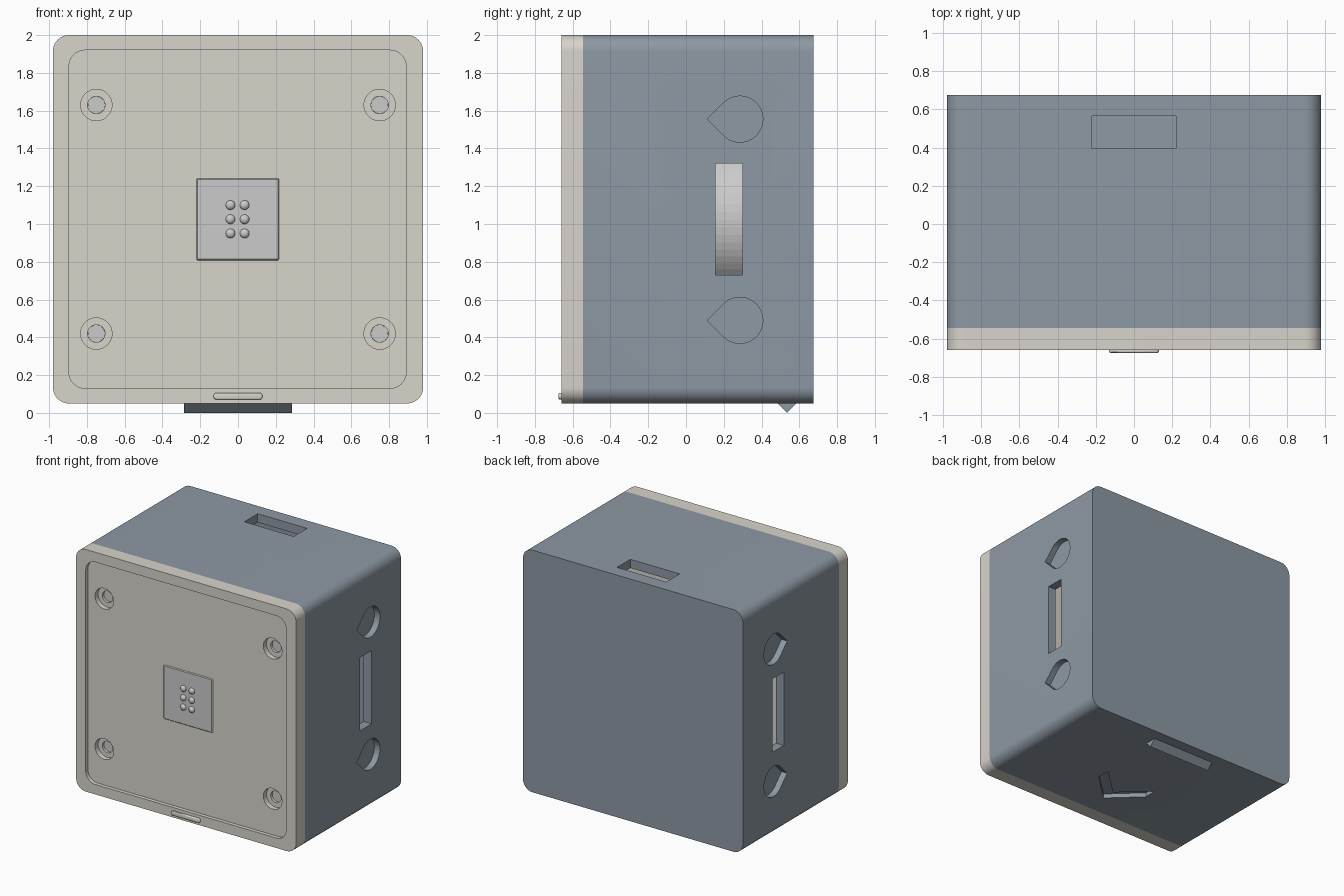
import bpy, bmesh, math

if "Cube" in bpy.data.objects:
    bpy.data.objects.remove(bpy.data.objects["Cube"])


def material(name, rgb):
    m = bpy.data.materials.new(name)
    m.diffuse_color = (*rgb, 1)
    m.use_nodes = True
    m.node_tree.nodes["Principled BSDF"].inputs["Base Color"].default_value = m.diffuse_color
    return m


BODY = material("slate", (0.27, 0.32, 0.37))
LID = material("ivory", (0.69, 0.66, 0.60))


def rounded_rect(x0, x1, z0, z1, r, n=10):
    pts = []
    corners = [(x1 - r, z1 - r), (x0 + r, z1 - r), (x0 + r, z0 + r), (x1 - r, z0 + r)]
    for i, (cx, cz) in enumerate(corners):
        for k in range(n + 1):
            a = math.pi / 2 * (i + k / n)
            pts.append((cx + r * math.cos(a), cz + r * math.sin(a)))
    return pts


def rect(x0, x1, z0, z1):
    return [(x0, z0), (x1, z0), (x1, z1), (x0, z1)]


def circle(cx, cz, r, n=40):
    return [(cx + r * math.cos(2 * math.pi * i / n), cz + r * math.sin(2 * math.pi * i / n))
            for i in range(n)]


def prism(name, pts, axis, a, b, mat=None):
    """Extrude a 2D profile along an axis from a to b."""
    place = {"x": lambda u, v, d: (d, u, v),
             "y": lambda u, v, d: (u, d, v),
             "z": lambda u, v, d: (u, v, d)}[axis]
    bm = bmesh.new()
    rings = [[bm.verts.new(place(u, v, d)) for u, v in pts] for d in (a, b)]
    bm.faces.new(rings[0])
    bm.faces.new(rings[1])
    n = len(pts)
    for i in range(n):
        j = (i + 1) % n
        bm.faces.new((rings[0][i], rings[0][j], rings[1][j], rings[1][i]))
    bmesh.ops.recalc_face_normals(bm, faces=bm.faces)
    me = bpy.data.meshes.new(name)
    bm.to_mesh(me)
    bm.free()
    ob = bpy.data.objects.new(name, me)
    bpy.context.collection.objects.link(ob)
    if mat:
        me.materials.append(mat)
    return ob


def activate(ob):
    bpy.ops.object.select_all(action="DESELECT")
    ob.select_set(True)
    bpy.context.view_layer.objects.active = ob


def cut(ob, *profile):
    cutter = prism("cutter", *profile)
    mod = ob.modifiers.new("cut", "BOOLEAN")
    mod.operation, mod.solver, mod.object = "DIFFERENCE", "EXACT", cutter
    activate(ob)
    bpy.ops.object.modifier_apply(modifier=mod.name)
    bpy.data.objects.remove(cutter)


def bevel(ob, width, segments=1):
    mod = ob.modifiers.new("bevel", "BEVEL")
    mod.width, mod.segments = width, segments
    mod.limit_method, mod.angle_limit = "ANGLE", math.radians(50)
    activate(ob)
    bpy.ops.object.modifier_apply(modifier=mod.name)


def smooth(ob):
    activate(ob)
    bpy.ops.object.shade_smooth_by_angle(angle=math.radians(30))


# Hollow body
body = prism("body", rounded_rect(-0.98, 0.98, 0.05, 2, 0.085), "y", -0.545, 0.675, BODY)
cut(body, rect(-0.91, 0.91, 0.12, 1.93), "y", -0.6, 0.605)

# Side slots and teardrop pockets, mirrored
for s in (-1, 1):
    cut(body, rect(0.155, 0.30, 0.73, 1.32), "x", s * 0.85, s * 1.1)
    for z in (0.49, 1.555):
        r, n = 0.122, 36
        tear = [(0.285 + r * math.cos(t), z + r * math.sin(t))
                for t in (math.radians(-135 + 270 * i / n) for i in range(n + 1))]
        tear.append((0.285 - r * math.sqrt(2), z))
        cut(body, tear, "x", s * 0.93, s * 1.1)

# Top slot and engraved chevron underneath
cut(body, rect(-0.22, 0.22, 0.395, 0.565), "z", 1.85, 2.1)
chevron = [(-0.235, -0.03), (0, -0.25), (0.235, -0.03),
           (0.235, -0.14), (0, -0.36), (-0.235, -0.14)]
cut(body, chevron, "z", -0.05, 0.085)
smooth(body)

# Ridge under the rear edge
prism("bottom_ridge", [(0.48, 0.055), (0.535, 0), (0.59, 0.055)], "x", -0.285, 0.285, BODY)

# Front lid with recessed panel
lid = prism("lid", rounded_rect(-0.98, 0.98, 0.05, 2, 0.085), "y", -0.66, -0.545, LID)
cut(lid, rounded_rect(-0.895, 0.89, 0.13, 1.92, 0.085), "y", -0.8, -0.63)

# Counterbored screw holes with screws inside
for x in (-0.75, 0.75):
    for z in (0.42, 1.63):
        cut(lid, circle(x, z, 0.083), "y", -0.8, -0.59)
        cut(lid, circle(x, z, 0.046), "y", -0.8, -0.5)
        smooth(prism("screw", circle(x, z, 0.0455), "y", -0.57, -0.3))
smooth(lid)

# Rounded catch on the lower rim
catch = prism("lid_catch", rounded_rect(-0.13, 0.13, 0.07, 0.106, 0.0175, 6), "y", -0.675, -0.65, LID)
bevel(catch, 0.009, 3)
smooth(catch)

# Centre plate with six domes
plate = prism("centre_plate", rect(-0.22, 0.217, 0.808, 1.242), "y", -0.637, -0.61)
bevel(plate, 0.006)
for x in (-0.04, 0.035):
    for z in (0.95, 1.025, 1.1):
        bpy.ops.mesh.primitive_uv_sphere_add(segments=24, ring_count=12, radius=0.025,
                                             location=(x, -0.637, z))
        dome = bpy.context.object
        dome.name = "dome"
        dome.scale.y = 0.8
        smooth(dome)

# Internal drum seen through the side slots
prism("inner_drum", circle(0, 1.025, 0.42, 64), "y", 0.1, 0.36)
